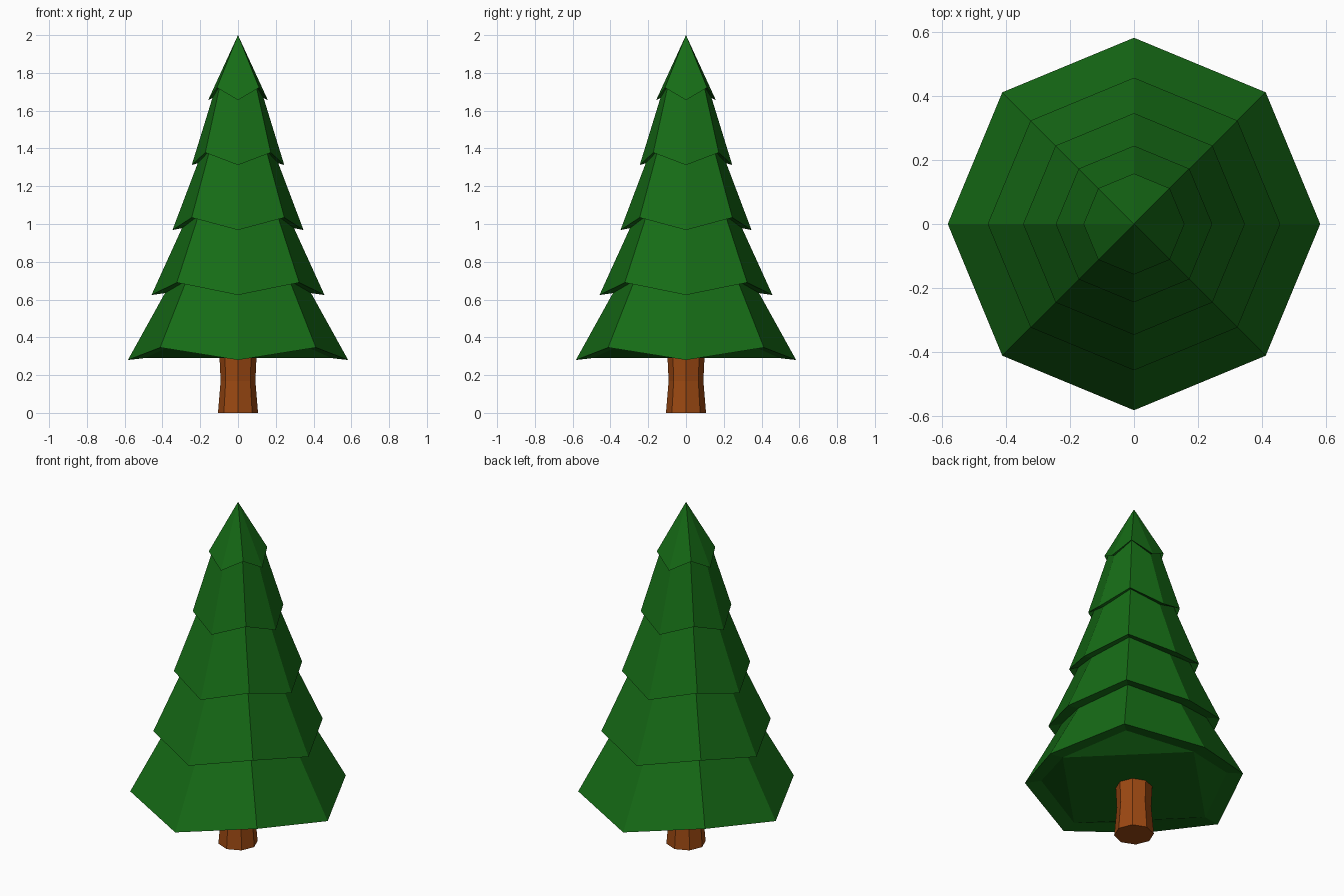
import bpy, bmesh, math

if "Cube" in bpy.data.objects:
    bpy.data.objects.remove(bpy.data.objects["Cube"])


def material(name, color):
    m = bpy.data.materials.new(name)
    m.diffuse_color = color
    m.use_nodes = True
    m.node_tree.nodes["Principled BSDF"].inputs["Base Color"].default_value = m.diffuse_color
    return m


def finish(name, bm, mat):
    bmesh.ops.recalc_face_normals(bm, faces=bm.faces[:])
    me = bpy.data.meshes.new(name)
    bm.to_mesh(me)
    bm.free()
    me.materials.append(mat)
    ob = bpy.data.objects.new(name, me)
    bpy.context.collection.objects.link(ob)
    return ob


def ring(bm, r, z, lift=0.0):
    # octagon with a vertex on each axis; diagonal vertices are lifted
    return [bm.verts.new((r * math.cos(i * math.pi / 4),
                          r * math.sin(i * math.pi / 4),
                          z + lift * (i % 2))) for i in range(8)]


def bridge(bm, a, b):
    for i in range(8):
        j = (i + 1) % 8
        bm.faces.new((a[i], a[j], b[j], b[i]))


green = material("needles", (0.008, 0.15, 0.008, 1))
brown = material("bark", (0.33, 0.065, 0.006, 1))

# Foliage: five stacked tiers with zigzag rims and narrow undersides
LIFT = 0.066
rims = [(0.583, 0.28), (0.458, 0.624), (0.347, 0.968), (0.245, 1.312), (0.158, 1.656)]
inner_scale = [0.85, 0.845, 0.855, 0.87, 0.86]
bm = bmesh.new()
prev = None
for (r, z), s in zip(rims, inner_scale):
    inner = ring(bm, r * s, z + 0.01, LIFT)
    if prev:
        bridge(bm, prev, inner)
    else:
        # Bottom cap: flat square with raised corners
        bm.faces.new([inner[i] for i in (0, 2, 4, 6)])
        for i in range(0, 8, 2):
            bm.faces.new((inner[i], inner[i + 1], inner[(i + 2) % 8]))
    rim = ring(bm, r, z, LIFT)
    bridge(bm, inner, rim)
    prev = rim
apex = bm.verts.new((0, 0, 2.0))
for i in range(8):
    bm.faces.new((prev[i], prev[(i + 1) % 8], apex))
finish("foliage", bm, green)

# Trunk: waisted octagonal column
bm = bmesh.new()
rings = [ring(bm, r, z) for r, z in ((0.106, 0), (0.092, 0.17), (0.098, 0.295))]
for a, b in zip(rings, rings[1:]):
    bridge(bm, a, b)
bm.faces.new(rings[0])
bm.faces.new(rings[-1])
finish("trunk", bm, brown)
